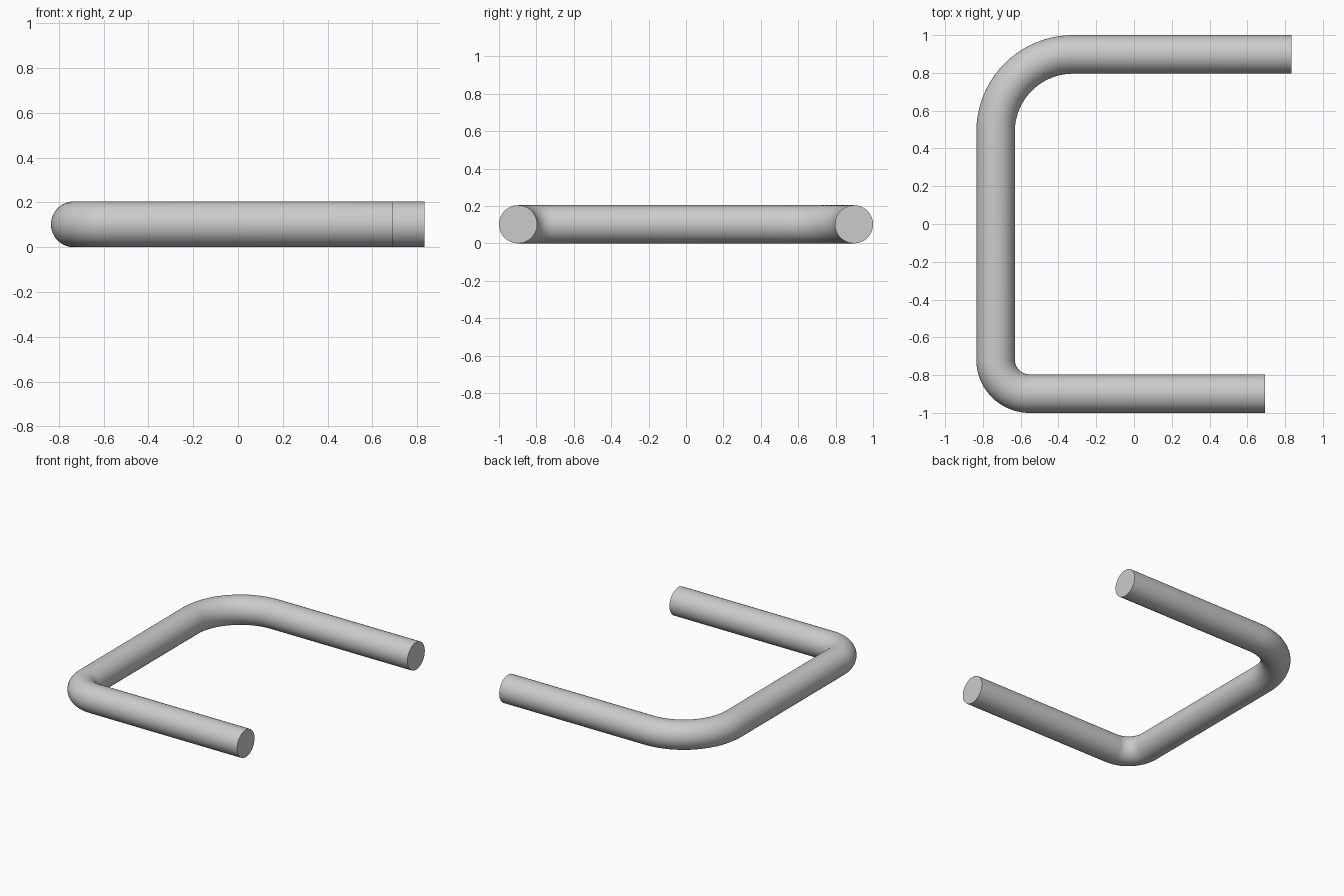
import bpy, bmesh, math

if "Cube" in bpy.data.objects:
    bpy.data.objects.remove(bpy.data.objects["Cube"])

R = 0.102           # tube radius
SIDES = 48
BEND_STEPS = 20
X_BACK, Y_LEG = -0.733, 0.898


def bend(radius, side, start, end):
    """Path points (x, y, travel angle) around one corner of the bar."""
    cx, cy = X_BACK + radius, side * (Y_LEG - radius)
    pts = []
    for i in range(BEND_STEPS + 1):
        a = math.radians(start + (end - start) * i / BEND_STEPS)
        pts.append((cx + radius * math.cos(a), cy + radius * math.sin(a), a))
    return pts


# Centre line: long leg, wide bend, back run, tight bend, short leg
path = [(0.833, Y_LEG, math.radians(90))]
path += bend(0.41, 1, 90, 180)
path += bend(0.18, -1, 180, 270)
path += [(0.693, -Y_LEG, math.radians(270))]

# Sweep a round section along the centre line
bm = bmesh.new()
rings = []
for x, y, a in path:
    ring = []
    for k in range(SIDES):
        t = 2 * math.pi * k / SIDES
        out = R * math.cos(t)
        ring.append(bm.verts.new((x + out * math.cos(a), y + out * math.sin(a),
                                  R + R * math.sin(t))))
    rings.append(ring)
for r0, r1 in zip(rings, rings[1:]):
    for k in range(SIDES):
        n = (k + 1) % SIDES
        bm.faces.new((r0[k], r0[n], r1[n], r1[k]))

# Flat end caps
bm.faces.new(rings[0])
bm.faces.new(rings[-1])
bmesh.ops.recalc_face_normals(bm, faces=bm.faces)

mesh = bpy.data.meshes.new("bent_tube")
bm.to_mesh(mesh)
bm.free()
tube = bpy.data.objects.new("bent_tube", mesh)
bpy.context.collection.objects.link(tube)
bpy.context.view_layer.objects.active = tube
tube.select_set(True)
bpy.ops.object.shade_smooth_by_angle(angle=math.radians(30))
